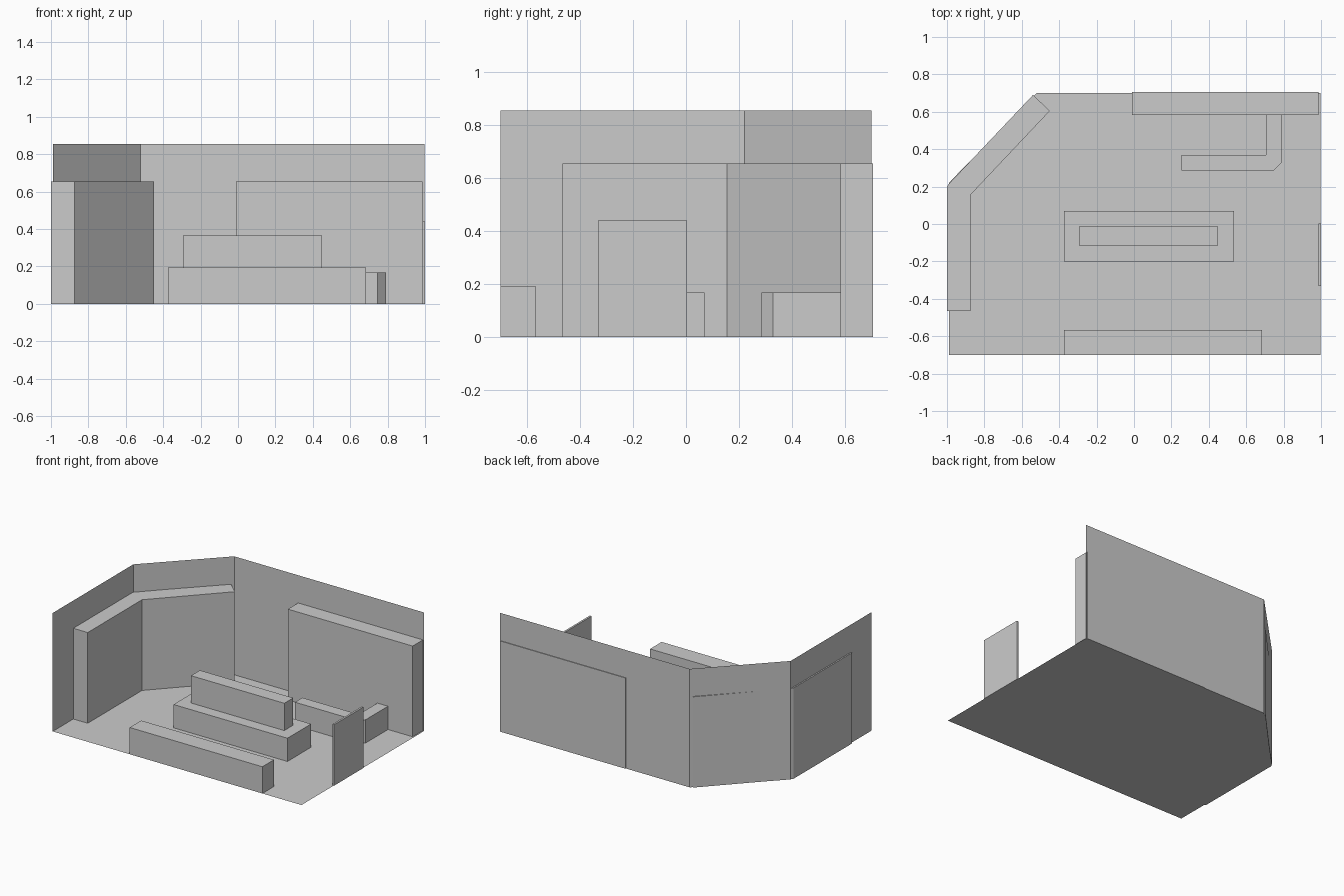
import bpy, bmesh

if "Cube" in bpy.data.objects:
    bpy.data.objects.remove(bpy.data.objects["Cube"])


def prism(name, pts, z0, z1):
    """Closed solid extruded upward from a counter-clockwise outline."""
    bm = bmesh.new()
    face = bm.faces.new([bm.verts.new((x, y, z0)) for x, y in pts])
    top = bmesh.ops.extrude_face_region(bm, geom=[face], use_keep_orig=True)["geom"]
    bmesh.ops.translate(bm, vec=(0, 0, z1 - z0),
                        verts=[g for g in top if isinstance(g, bmesh.types.BMVert)])
    bmesh.ops.recalc_face_normals(bm, faces=bm.faces[:])
    return finish(name, bm)


def box(name, x0, x1, y0, y1, z0, z1):
    return prism(name, [(x0, y0), (x1, y0), (x1, y1), (x0, y1)], z0, z1)


def finish(name, bm):
    mesh = bpy.data.meshes.new(name)
    bm.to_mesh(mesh)
    bm.free()
    obj = bpy.data.objects.new(name, mesh)
    bpy.context.collection.objects.link(obj)
    return obj


WALL_H = 0.855
outline = [(0.997, -0.70), (0.997, 0.70), (-0.52, 0.70), (-0.99, 0.22), (-0.99, -0.70)]

# floor: single flat sheet
bm = bmesh.new()
bm.faces.new([bm.verts.new((x, y, 0)) for x, y in outline])
finish("floor", bm)

# walls: thin sheets along back, diagonal corner and left side
bm = bmesh.new()
cols = [(bm.verts.new((x, y, 0)), bm.verts.new((x, y, WALL_H))) for x, y in outline[1:]]
for (a, b), (c, d) in zip(cols, cols[1:]):
    bm.faces.new((a, b, d, c))
finish("walls", bm)

# tall shelving following the left wall and the diagonal corner
prism("left_shelving", [(-1.0, -0.465), (-0.875, -0.465), (-0.875, 0.155), (-0.45, 0.605),
                        (-0.54, 0.69), (-0.99, 0.215), (-1.0, 0.20)], 0, 0.655)

# tall shelving on the back wall
box("back_shelving", -0.01, 0.987, 0.583, 0.705, 0, 0.655)

# L-shaped service counter with a chamfered corner
prism("counter", [(0.255, 0.285), (0.747, 0.285), (0.79, 0.328), (0.79, 0.583),
                  (0.705, 0.583), (0.705, 0.37), (0.255, 0.37)], 0, 0.168)

# two-tier central display
box("display_base", -0.375, 0.535, -0.20, 0.07, 0, 0.168)
box("display_riser", -0.295, 0.45, -0.115, -0.013, 0.168, 0.365)

# low front display
box("front_display", -0.375, 0.685, -0.70, -0.568, 0, 0.193)

# entrance door panel on the right edge
box("door", 0.986, 1.0, -0.332, 0.003, 0, 0.44)
